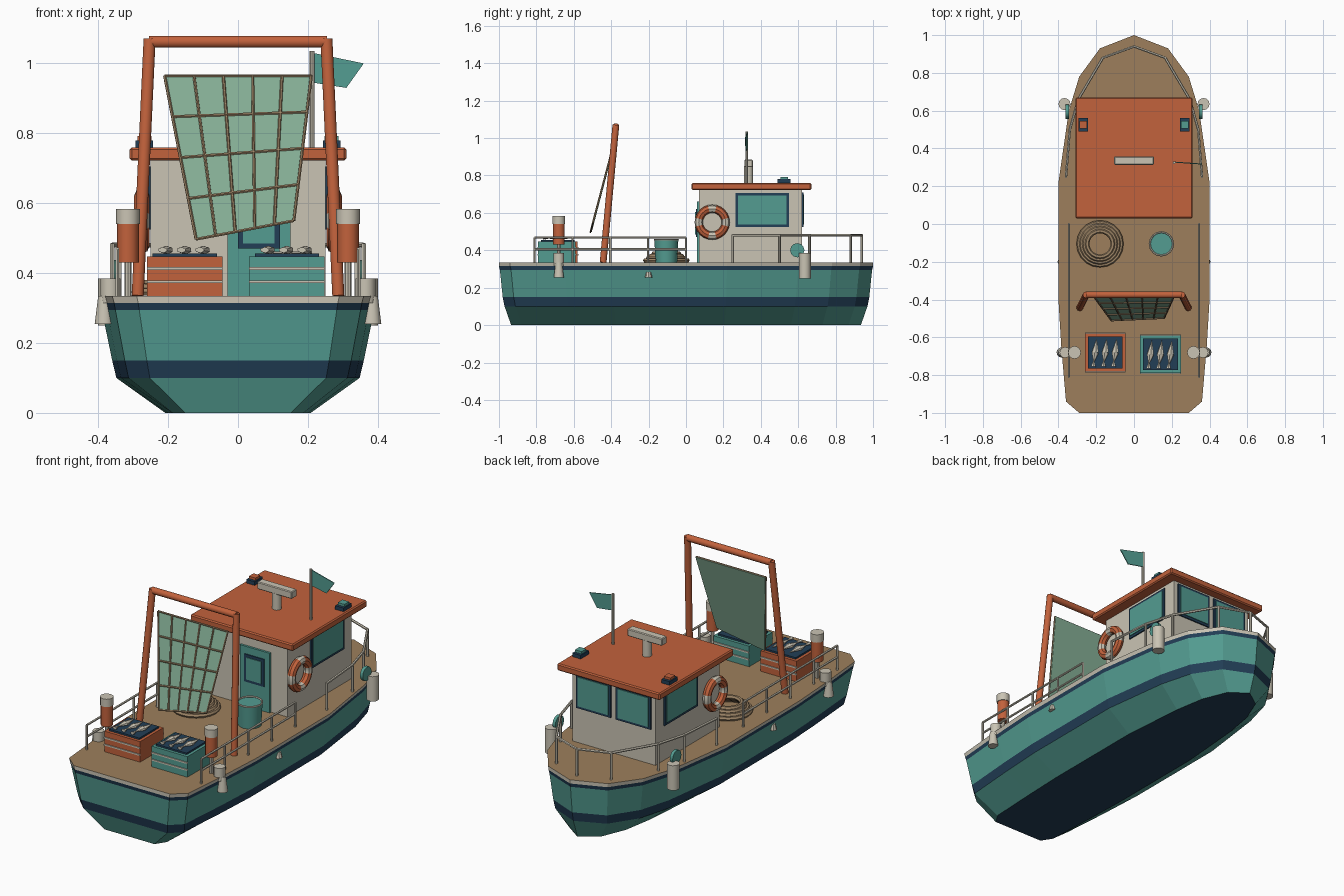
import bpy, bmesh, math
from mathutils import Vector

cube = bpy.data.objects.get("Cube")
if cube:
    bpy.data.objects.remove(cube, do_unlink=True)


def material(name, *rgb):
    lin = [((c / 255 + 0.055) / 1.055) ** 2.4 for c in rgb] + [1]
    m = bpy.data.materials.new(name)
    m.use_nodes = True
    m.diffuse_color = lin
    m.node_tree.nodes["Principled BSDF"].inputs["Base Color"].default_value = lin
    return m


TEAL = material("teal paint", 83, 156, 145)
NAVY = material("navy paint", 34, 62, 86)
CREAM = material("cream paint", 202, 196, 180)
ORANGE = material("orange paint", 194, 98, 60)
DECK = material("deck wood", 157, 127, 92)
NET = material("net green", 134, 176, 151)
ROPE = material("rope tan", 160, 135, 104)


def finish(name, bm, mats, smooth=False):
    bmesh.ops.recalc_face_normals(bm, faces=bm.faces)
    me = bpy.data.meshes.new(name)
    bm.to_mesh(me)
    bm.free()
    for m in mats:
        me.materials.append(m)
    ob = bpy.data.objects.new(name, me)
    bpy.context.collection.objects.link(ob)
    if smooth:
        bpy.ops.object.select_all(action='DESELECT')
        ob.select_set(True)
        bpy.context.view_layer.objects.active = ob
        bpy.ops.object.shade_smooth_by_angle(angle=math.radians(40))
    return ob


def box(name, mat, x, y, z, bevel=0):
    """Box from (min, max) ranges."""
    bm = bmesh.new()
    bmesh.ops.create_cube(bm, size=1)
    for v in bm.verts:
        v.co = [r[0] if c < 0 else r[1] for c, r in zip(v.co, (x, y, z))]
    if bevel:
        bmesh.ops.bevel(bm, geom=bm.edges[:], offset=bevel, segments=1, affect='EDGES')
    return finish(name, bm, [mat])


def add_rod(bm, a, b, r, r2=None, sides=8):
    a, b = Vector(a), Vector(b)
    d = b - a
    new = bmesh.ops.create_cone(bm, cap_ends=True, segments=sides, radius1=r,
                                radius2=r if r2 is None else r2, depth=d.length)["verts"]
    q = Vector((0, 0, 1)).rotation_difference(d)
    for v in new:
        v.co = q @ v.co + (a + b) / 2


def rods(name, mat, pairs, r, r2=None, sides=8):
    bm = bmesh.new()
    for a, b in pairs:
        add_rod(bm, a, b, r, r2, sides)
    return finish(name, bm, [mat], True)


def torus(name, mats, center, R, r, n=24, k=8, axis='z', rule=None):
    bm = bmesh.new()
    rings = []
    for i in range(n):
        a = math.tau * i / n
        ring = []
        for j in range(k):
            b = math.tau * j / k
            u, v, w = (R + r * math.cos(b)) * math.cos(a), (R + r * math.cos(b)) * math.sin(a), r * math.sin(b)
            ring.append(bm.verts.new(Vector(center) + Vector((u, v, w) if axis == 'z' else (w, u, v))))
        rings.append(ring)
    for i in range(n):
        for j in range(k):
            f = bm.faces.new((rings[i][j], rings[(i + 1) % n][j],
                              rings[(i + 1) % n][(j + 1) % k], rings[i][(j + 1) % k]))
            f.material_index = rule(i) if rule else 0
    return finish(name, bm, mats, True)


# Hull: one outline scaled through levels, coloured by band
half = [(0.18, 0.93), (0.29, 0.78), (0.345, 0.6), (0.4, 0.22),
        (0.4, -0.4), (0.385, -0.65), (0.36, -0.94), (0.29, -1)]
outline = [(0, 1)] + half + [(-x, y) for x, y in reversed(half)]
levels = [(0, 0.52, 0.935), (0.1, 0.87, 0.97), (0.15, 0.9, 0.98),
          (0.295, 0.975, 0.995), (0.315, 0.985, 1), (0.335, 1, 1)]
bm = bmesh.new()
loops = [[bm.verts.new((x * sx, y * sy, z)) for x, y in outline] for z, sx, sy in levels]
bm.faces.new(loops[0]).material_index = 1
bm.faces.new(loops[-1]).material_index = 3
n = len(outline)
for band, (lo, hi) in enumerate(zip(loops, loops[1:])):
    for i in range(n):
        f = bm.faces.new((lo[i], lo[(i + 1) % n], hi[(i + 1) % n], hi[i]))
        f.material_index = (0, 1, 0, 1, 2)[band]
finish("hull", bm, [TEAL, NAVY, CREAM, DECK])
D = 0.335

# Cabin, roof and door
box("cabin", CREAM, (-0.25, 0.25), (0.07, 0.62), (D, 0.73))
box("cabin_roof", ORANGE, (-0.31, 0.31), (0.03, 0.67), (0.722, 0.76), 0.006)
box("door", TEAL, (-0.03, 0.15), (0.058, 0.07), (D, 0.66))
box("door_window_frame", NAVY, (0, 0.12), (0.053, 0.06), (0.47, 0.62))
box("door_window", TEAL, (0.015, 0.105), (0.049, 0.055), (0.485, 0.605))

# Cabin windows and fittings on both sides
for s, side in ((1, "left"), (-1, "right")):
    def sx(a, b):
        return tuple(sorted((s * a, s * b)))
    box(side + "_window_frame", NAVY, sx(0.25, 0.257), (0.265, 0.55), (0.525, 0.705))
    box(side + "_window", TEAL, sx(0.255, 0.261), (0.278, 0.537), (0.538, 0.692))
    box(side + "_front_window_frame", NAVY, sx(0.015, 0.225), (0.62, 0.627), (0.525, 0.71))
    box(side + "_front_window", TEAL, sx(0.028, 0.212), (0.625, 0.631), (0.538, 0.697))

    # Lifebuoy with four pale bands
    torus(side + "_lifebuoy", [ORANGE, CREAM], (s * 0.275, 0.14, 0.55), 0.072, 0.022,
          axis='x', rule=lambda i: int((i + 1) % 6 < 2))

    # Navigation light
    box(side + "_light_base", NAVY, sx(0.243, 0.293), (0.49, 0.56), (0.76, 0.78))
    box(side + "_light", TEAL if s > 0 else ORANGE, sx(0.248, 0.288), (0.505, 0.545), (0.78, 0.793))

    # Working deck rail
    x = s * 0.345
    pairs = [((x, -0.81, z), (x, 0, z)) for z in (0.405, 0.468)]
    pairs += [((x, -0.81 + 0.2025 * i, D), (x, -0.81 + 0.2025 * i, 0.468)) for i in range(5)]
    rods(side + "_deck_rail", CREAM, pairs, 0.006, sides=6)

    # Marker buoy on a post
    y = -0.68
    rods(side + "_buoy_post", CREAM, [((s * 0.315, y, D), (s * 0.315, y, 0.44))], 0.01)
    rods(side + "_buoy", ORANGE, [((s * 0.315, y, 0.43), (s * 0.315, y, 0.54))], 0.031, sides=12)
    rods(side + "_buoy_cap", CREAM, [((s * 0.315, y, 0.54), (s * 0.315, y, 0.583))], 0.034, sides=12)

    # Edge bollard, scuppers and bow fender
    rods(side + "_bollard", CREAM, [((s * 0.365, y, D - 0.02), (s * 0.365, y, 0.385))], 0.029, sides=12)
    rods(side + "_stern_fender", CREAM, [((s * 0.383, y, 0.255), (s * 0.383, y, D))], 0.027, 0.017, 12)
    rods(side + "_scupper", CREAM, [((s * 0.385, -0.2, 0.255), (s * 0.385, -0.2, 0.285))], 0.02, 0.012)
    rods(side + "_bow_fender", CREAM, [((s * 0.368, 0.635, 0.25), (s * 0.368, 0.635, 0.385))], 0.032, sides=12)
    rods(side + "_bow_disc", TEAL, [((s * 0.345, 0.595, 0.4), (s * 0.362, 0.595, 0.4))], 0.038, sides=12)

# Bow rail
side_path = [(0.36, 0.25), (0.34, 0.5), (0.295, 0.66), (0.165, 0.88)]
path = side_path + [(0, 0.94)] + [(-x, y) for x, y in reversed(side_path)]
top = [(x, y, 0.48) for x, y in path]
rods("bow_rail", CREAM, list(zip(top, top[1:])) + [((x, y, D), (x, y, 0.484)) for x, y in path], 0.007, sides=6)

# Radar and flag on the roof
rods("radar_post", CREAM, [((0, 0.335, 0.76), (0, 0.335, 0.85))], 0.024, sides=12)
box("radar_bar", CREAM, (-0.105, 0.105), (0.313, 0.357), (0.845, 0.885), 0.004)
rods("flag_pole", CREAM, [((0.212, 0.325, 0.76), (0.212, 0.325, 1.035))], 0.007)
bm = bmesh.new()
flag = [[bm.verts.new((x, y + o, z)) for x, y, z in
         ((0.215, 0.325, 1.03), (0.36, 0.315, 1.0), (0.31, 0.318, 0.93), (0.215, 0.325, 0.945))]
        for o in (0, 0.005)]
for loop in flag:
    bm.faces.new(loop)
for i in range(4):
    j = (i + 1) % 4
    bm.faces.new((flag[0][i], flag[0][j], flag[1][j], flag[1][i]))
finish("flag", bm, [TEAL])

# Net gantry
head = [(s * 0.255, -0.375, 1.062) for s in (-1, 1)]
rods("gantry", ORANGE, [(head[0], head[1])] + [((s * 0.287, -0.443, D), (s * 0.253, -0.375, 1.07))
     for s in (-1, 1)], 0.018, sides=10)

# Hanging net: sheet with a grid of cords
corners = [Vector(c) for c in ((-0.21, -0.385, 0.965), (0.21, -0.385, 0.965),
                               (-0.12, -0.508, 0.497), (0.16, -0.495, 0.55))]


def net_point(u, v, off=0.0):
    p = corners[0].lerp(corners[1], u).lerp(corners[2].lerp(corners[3], u), v)
    return p + Vector((0, off, 0))


bm = bmesh.new()
ends = ((0, 0), (1, 0), (1, 1), (0, 1))
a, b = [[bm.verts.new(net_point(u, v, o)) for u, v in ends] for o in (0, 0.004)]
bm.faces.new(a)
bm.faces.new(b)
for i in range(4):
    j = (i + 1) % 4
    bm.faces.new((a[i], a[j], b[j], b[i]))
finish("net", bm, [NET])
cords = [(net_point(i / 5, 0, -0.003), net_point(i / 5, 1, -0.003)) for i in range(6)]
cords += [(net_point(0, i / 4, -0.003), net_point(1, i / 4, -0.003)) for i in range(5)]
rods("net_cords", ROPE, cords, 0.0045, sides=6)

# Fish crates
for name, mat, cx, cy in (("orange_crate", ORANGE, -0.152, -0.68), ("teal_crate", TEAL, 0.14, -0.69)):
    X, Y = (cx - 0.108, cx + 0.108), (cy - 0.1, cy + 0.1)
    box(name, mat, X, Y, (D, 0.447))
    box(name + "_lining", NAVY, (X[0] + 0.016, X[1] - 0.016), (Y[0] + 0.016, Y[1] - 0.016), (0.44, 0.456))
    for z in (0.375, 0.413):
        for y in Y:
            box(name + "_slat", CREAM, X, (y - 0.005, y + 0.005), (z - 0.004, z + 0.004))
    bm = bmesh.new()
    for i in (-1, 0, 1):
        c = Vector((cx + i * 0.053, cy, 0.466))
        add_rod(bm, c, c + Vector((0.008, 0.075, 0)), 0.02, 0, 6)
        add_rod(bm, c, c - Vector((0.008, 0.05, 0)), 0.02, 0.003, 6)
        add_rod(bm, c - Vector((0.008, 0.045, 0)), c - Vector((0.01, 0.075, 0)), 0.003, 0.014, 6)
    for v in bm.verts:
        v.co.z = 0.466 + (v.co.z - 0.466) * 0.6
    finish(name + "_fish", bm, [CREAM])

# Bucket and rope coil
rods("bucket", TEAL, [((0.145, -0.105, D), (0.145, -0.105, 0.455))], 0.058, 0.064, 16)
torus("bucket_rim", [CREAM], (0.145, -0.105, 0.457), 0.062, 0.005, 16, 6)
for i, (R, z) in enumerate(((0.113, 0.346), (0.098, 0.358), (0.083, 0.37), (0.068, 0.382))):
    torus("rope_coil", [ROPE], (-0.18, -0.105, z), R, 0.012, 20, 6)
